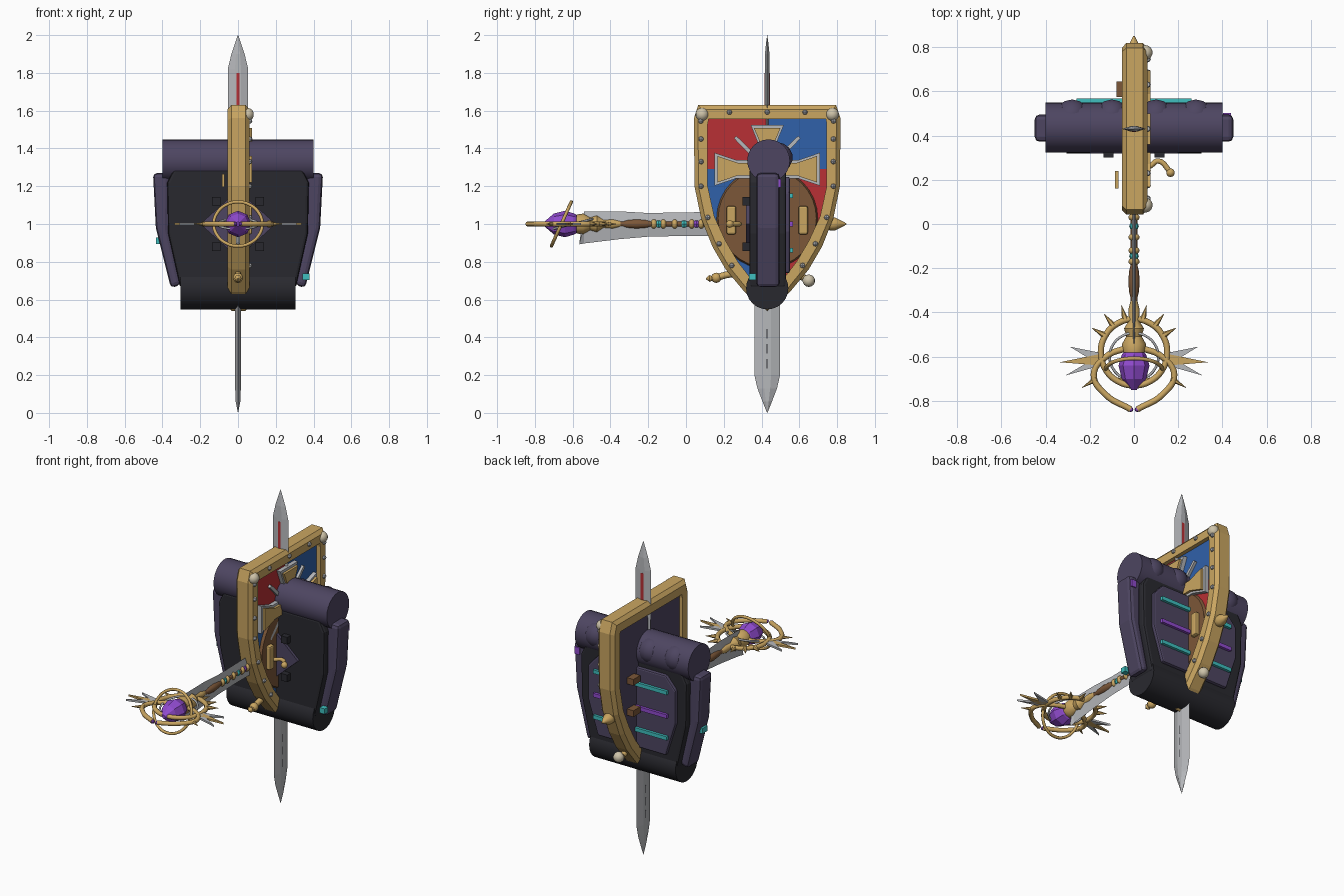
import bpy, bmesh, math
from mathutils import Vector

if "Cube" in bpy.data.objects:
    bpy.data.objects.remove(bpy.data.objects["Cube"])

def mat(name, r, g, b):
    m = bpy.data.materials.new(name)
    m.diffuse_color = (r, g, b, 1)
    m.use_nodes = True
    m.node_tree.nodes["Principled BSDF"].inputs["Base Color"].default_value = m.diffuse_color
    return m

GOLD = mat("gold", .59, .38, .12)
STEEL = mat("steel", .47, .48, .50)
CLOTH = mat("dark purple cloth", .075, .06, .12)
BLACK = mat("charcoal", .022, .022, .028)
RED = mat("red", .48, .03, .035)
BLUE = mat("blue", .03, .12, .40)
BROWN = mat("brown leather", .20, .095, .04)
GEM = mat("violet gem", .28, .07, .62)
TEAL = mat("teal", .05, .52, .52)
PEARL = mat("pearl", .62, .55, .40)
CY = .43          # depth of the shield, pack and upright blades

def finish(name, bm, m, bevel=0, smooth=False):
    bmesh.ops.recalc_face_normals(bm, faces=bm.faces[:])
    me = bpy.data.meshes.new(name)
    bm.to_mesh(me)
    bm.free()
    ob = bpy.data.objects.new(name, me)
    bpy.context.collection.objects.link(ob)
    me.materials.append(m)
    if bevel:
        b = ob.modifiers.new("bevel", 'BEVEL')
        b.width, b.segments = bevel, 2
    if smooth:
        bpy.ops.object.select_all(action='DESELECT')
        ob.select_set(True)
        bpy.context.view_layer.objects.active = ob
        bpy.ops.object.shade_smooth_by_angle(angle=math.radians(40))
    return ob

def loft(name, rings, m, closed=False, **k):
    bm = bmesh.new()
    vs = [[bm.verts.new(p) for p in r] for r in rings]
    n = len(vs[0])
    for i in range(len(vs) if closed else len(vs) - 1):
        a, b = vs[i], vs[(i + 1) % len(vs)]
        for j in range(n):
            bm.faces.new((a[j], a[(j + 1) % n], b[(j + 1) % n], b[j]))
    if not closed:
        bm.faces.new(vs[0])
        bm.faces.new(vs[-1])
    return finish(name, bm, m, **k)

def prism(name, pts, axis, lo, hi, m, **k):
    put = (lambda a, b, d: (d, a, b)) if axis == 'x' else (lambda a, b, d: (a, d, b))
    return loft(name, [[put(a, b, d) for a, b in pts] for d in (lo, hi)], m, **k)

def box(name, c, s, m, **k):
    x, y, z = [v / 2 for v in s]
    pts = [(c[0] - x, c[2] - z), (c[0] + x, c[2] - z), (c[0] + x, c[2] + z), (c[0] - x, c[2] + z)]
    return prism(name, pts, 'y', c[1] - y, c[1] + y, m, **k)

def ball(name, c, r, m, scale=(1, 1, 1), seg=14, smooth=True):
    bm = bmesh.new()
    bmesh.ops.create_uvsphere(bm, u_segments=seg, v_segments=max(4, seg // 2), radius=r)
    bmesh.ops.scale(bm, vec=scale, verts=bm.verts[:])
    bmesh.ops.translate(bm, vec=c, verts=bm.verts[:])
    return finish(name, bm, m, smooth=smooth)

def spindle(name, a, b, stations, m, n=12, **k):
    """Turned part along a-b; stations are (fraction, radius)."""
    a, b = Vector(a), Vector(b)
    q = (b - a).to_track_quat('Z', 'Y')
    rings = [[a.lerp(b, t) + q @ Vector((r * math.cos(2 * math.pi * i / n),
              r * math.sin(2 * math.pi * i / n), 0)) for i in range(n)] for t, r in stations]
    return loft(name, rings, m, **k)

def tube(name, pts, r, m, cyclic=False):
    cu = bpy.data.curves.new(name, 'CURVE')
    cu.dimensions, cu.bevel_depth, cu.bevel_resolution = '3D', r, 2
    cu.resolution_u, cu.use_fill_caps = 6, True
    sp = cu.splines.new('BEZIER')
    sp.bezier_points.add(len(pts) - 1)
    for p, c in zip(sp.bezier_points, pts):
        p.co = c
        p.handle_left_type = p.handle_right_type = 'AUTO'
    sp.use_cyclic_u = cyclic
    ob = bpy.data.objects.new(name, cu)
    bpy.context.collection.objects.link(ob)
    cu.materials.append(m)
    bpy.ops.object.select_all(action='DESELECT')
    ob.select_set(True)
    bpy.context.view_layer.objects.active = ob
    bpy.ops.object.convert(target='MESH')

def mirrored(half):
    """Close a half outline about the shield's centre line."""
    return [(CY + w, z) for w, z in half] + [(CY - w, z) for w, z in half[-2:0:-1]]

# Shield: chamfered frame, core and quartered face
outer = mirrored([(0, 1.63), (.365, 1.63), (.388, 1.56), (.385, 1.2), (.35, 1.03), (.29, .88), (.22, .76), (.12, .64), (0, .54)])
inner = mirrored([(0, 1.555), (.31, 1.555), (.315, 1.53), (.315, 1.2), (.28, 1.04), (.22, .91), (.155, .80), (.07, .69), (0, .62)])
blend = lambda t: [(a + (c - a) * t, b + (d - b) * t) for (a, b), (c, d) in zip(outer, inner)]
at = lambda pts, x: [(x, a, b) for a, b in pts]
loft("shield_frame", [at(outer, -.035), at(outer, .04), at(blend(.3), .06), at(inner, .06),
                      at(inner, -.055), at(blend(.3), -.055)], GOLD, closed=True)
prism("shield_core", blend(.95), 'x', -.035, .03, CLOTH)
bm = bmesh.new()
bm.faces.new([bm.verts.new(p) for p in at(blend(.97), .034)])
for no in ((0, 1, 0), (0, 0, 1)):
    bmesh.ops.bisect_plane(bm, geom=bm.verts[:] + bm.edges[:] + bm.faces[:], plane_co=(0, CY, 1.29), plane_no=no)
for f in bm.faces:
    c = f.calc_center_median()
    f.material_index = int((c.y > CY) == (c.z > 1.29))
face = finish("shield_quarters", bm, RED)
face.data.materials.append(BLUE)
if face.data.polygons[0].normal.x < 0:
    face.data.flip_normals()
for i, (y, z) in enumerate(blend(.5)):
    ball("frame_rivet", (.062, y, z), .014, STEEL, seg=8)
for w in (-.2, .2):
    ball("frame_rivet", (.062, CY + w, 1.592), .014, STEEL, seg=8)
for s in (-1, 1):
    for z in (1.45, 1.33):
        ball("frame_rivet", (.062, CY + s * .35, z), .014, STEEL, seg=8)
    ball("corner_pearl", (.05, CY + s * .345, 1.58), .035, PEARL)

# Shield emblem: disc, rays, flared cross in steel and gold
spindle("leather_disc", (.03, CY, 1.03), (.05, CY, 1.03), [(0, .27), (1, .26)], BROWN, n=32)
C = Vector((CY, 1.29))
def arm(name, ang, length, w0, w1, x, m):
    d = Vector((math.cos(ang), math.sin(ang)))
    n = Vector((-d.y, d.x))
    prism(name, [C - n * w0, C + d * length * .6 - n * w0, C + d * length - n * w1,
                 C + d * length + n * w1, C + d * length * .6 + n * w0, C + n * w0], 'x', .03, x, m)
for k in range(4):
    L = (.28, .235, .28, .3)[k]
    arm("cross_edge", k * math.pi / 2, L, .05, .088, .06, STEEL)
    arm("cross_arm", k * math.pi / 2, L - .017, .034, .07, .075, GOLD)
    arm("cross_ray", k * math.pi / 2 + math.pi / 4, .24, .011, .009, .05, STEEL)
ball("cross_boss", (.07, CY, 1.27), .05, GOLD, scale=(.7, 1, 1))
for y in (.24, .62):
    box("emblem_plate", (.055, y, 1.02), (.04, .05, .15), GOLD, bevel=.01)

# Straps on the back of the shield
for z in (1.0, 1.2):
    box("shield_strap", (-.055, .61, z), (.05, .07, .04), BROWN)
box("strap_buckle", (-.078, .2, 1.23), (.014, .08, .07), GOLD)

# Upright blades
def blade(name, stations, t, wide):
    rings = []
    for z, w in stations:
        k = t * min(1, w / .03)
        p = [(w, 0), (w * .3, k), (-w * .3, k), (-w, 0), (-w * .3, -k), (w * .3, -k)]
        rings.append([(a, CY + b, z) if wide == 'x' else (b, CY + a, z) for a, b in p])
    loft(name, rings, STEEL)
blade("upper_blade", [(1.4, .05), (1.62, .054), (1.82, .054), (1.9, .035), (1.96, .015), (2.0, .001)], .012, 'x')
box("blade_fuller", (0, CY, 1.66), (.018, .028, .28), RED)
blade("lower_blade", [(.75, .068), (.2, .068), (.13, .052), (.06, .025), (0, .001)], .015, 'y')
for z in (.42, .34, .26):
    box("blade_mark", (0, CY, z), (.033, .005, .05), BLACK)

# Guard of the lower blade
tube("lower_guard", [(0, .14, .71), (0, .25, .735), (0, CY, .70), (0, .56, .735), (0, .64, .71)], .018, GOLD)
ball("guard_pearl", (.02, .65, .70), .033, PEARL)
ball("guard_finial", (0, .16, .715), .027, GOLD)
spindle("guard_finial_tip", (0, .17, .715), (0, .105, .71), [(0, .02), (.5, .012), (.7, .018), (1, .002)], GOLD)

# Pack: body, rolls, side pads
half = [(.34, 1.29), (.375, 1.22), (.37, .95), (.305, .66)]
sym = lambda h: h + [(-x, z) for x, z in h[::-1]]
prism("pack_body", sym(half), 'y', .335, .53, BLACK, bevel=.015)
prism("back_panel", sym([(.24, 1.25), (.31, 1.17), (.31, .96), (.24, .74)]), 'y', .52, .55, CLOTH, bevel=.01)
for z, m in ((1.15, TEAL), (1.0, GEM), (.86, TEAL)):
    box("back_stripe", (0, .556, z), (.52, .022, .024), m)
spindle("top_roll", (-.4, .437, 1.335), (.4, .437, 1.335), [(0, .113), (1, .113)], CLOTH, n=24, smooth=True)
for x in (-.28, -.1, .1, .28):
    ball("roll_lump", (x, .485, 1.352), .08, CLOTH)
spindle("bottom_roll", (-.305, CY, .66), (.305, CY, .66), [(0, .112), (1, .112)], BLACK, n=24, smooth=True)
for s in (-1, 1):
    pts = [(.36, 1.27), (.45, 1.27), (.435, .98), (.355, .66), (.3, .68), (.365, .97)]
    prism("side_pad", [(s * x, z) for x, z in pts], 'y', .372, .495, CLOTH, bevel=.022)
    for z in (.88, 1.12):
        box("front_stud", (s * .115, .32, z), (.045, .04, .045), BLACK)
prism("front_diamond", [(0, .82), (.2, 1), (0, 1.18), (-.2, 1)], 'y', .318, .34, CLOTH)
box("teal_clip", (.36, .352, .72), (.036, .035, .034), TEAL)
box("teal_clip", (-.42, .43, .912), (.03, .05, .034), TEAL)
box("violet_clip", (.42, .487, 1.215), (.035, .03, .045), GEM)

# Curved blade lying along the staff
sab = [(-.565, .892, .9), (-.54, .897, 1.065), (-.35, .92, 1.067), (-.2, .933, 1.058), (0, .937, 1.062), (.2, .935, 1.063)]
loft("curved_blade", [[(0, y, a), (.011, y, a + (b - a) * .5), (0, y, b), (-.011, y, a + (b - a) * .5)] for y, a, b in sab], STEEL)
tube("knuckle_guard", [(.03, .32, 1.0), (.06, .26, 1.0), (.11, .285, 1.0), (.165, .235, 1.0)], .012, GOLD)
ball("guard_ball", (.165, .232, 1.0), .02, GOLD)

# Staff: shaft, turned fittings and end finial
P = lambda y: (0, y, 1.0)
spindle("staff_shaft", P(-.5), P(.8), [(0, .016), (1, .016)], BROWN)
spindle("staff_grip", P(-.34), P(-.18), [(0, .014), (.2, .022), (.5, .026), (.8, .022), (1, .014)], BROWN, smooth=True)
spindle("staff_collar", P(-.58), P(-.34), [(0, .05), (.15, .055), (.3, .035), (.45, .045), (.6, .022), (.8, .026), (1, .014)], GOLD, smooth=True)
for y in (-.17, -.12, -.06, .03, .08):
    ball("staff_bead", P(y), .026, GOLD, scale=(1, .7, 1))
for y, m in ((-.145, TEAL), (-.01, TEAL), (.055, GEM)):
    ball("staff_stone", P(y), .022, m, seg=8, smooth=False)
ball("rear_stone", P(.56), .035, GEM)
spindle("rear_finial", P(.74), P(.85), [(0, .024), (.2, .034), (.45, .034), (.7, .02), (1, .003)], GOLD, smooth=True)

# Staff head: gem, rings, claws, spikes and wings
spindle("head_gem", P(-.75), P(-.55), [(0, .012), (.25, .055), (.55, .07), (.8, .055), (1, .02)], GEM, n=8)
def ring(name, c, r, t, m, u, v):
    c, u, v = Vector(c), Vector(u).normalized(), Vector(v).normalized()
    tube(name, [c + u * r * math.cos(a) + v * r * math.sin(a) for a in [i * math.pi / 6 for i in range(12)]], t, m, True)
ring("tilted_ring", P(-.66), .128, .009, GOLD, (1, 0, 0), (0, .45, 1))
ring("flat_ring", P(-.58), .15, .014, GOLD, (1, 0, 0), (0, 1, 0))
ring("inner_ring", P(-.60), .11, .006, STEEL, (1, 0, 0), (0, 1, .25))
for s in (-1, 1):
    tube("claw", [(s * x, y, 1) for x, y in [(.03, -.56), (.12, -.595), (.182, -.68), (.13, -.77), (.015, -.838)]], .014, GOLD)
    ball("claw_tip", (s * .015, -.838, 1), .012, GEM, seg=8)
    for deg in (75, 52, 30):
        d = Vector((s * math.cos(math.radians(deg)), math.sin(math.radians(deg)), 0))
        spindle("head_spike", Vector(P(-.58)) + d * .15, Vector(P(-.58)) + d * .22, [(0, .016), (1, .001)], GOLD, n=6)
    for tip, m in (((.335, -.625), GOLD), ((.31, -.685), STEEL), ((.29, -.555), STEEL)):
        prism_pts = [(s * .14, -.585), (s * tip[0], tip[1]), (s * .15, -.64)]
        loft("head_wing", [[(x, y, z) for x, y in prism_pts] for z in (.994, 1.006)], m)
    spindle("claw_spike", (s * .17, -.7, 1), (s * .235, -.74, 1), [(0, .014), (1, .001)], GOLD, n=6)
